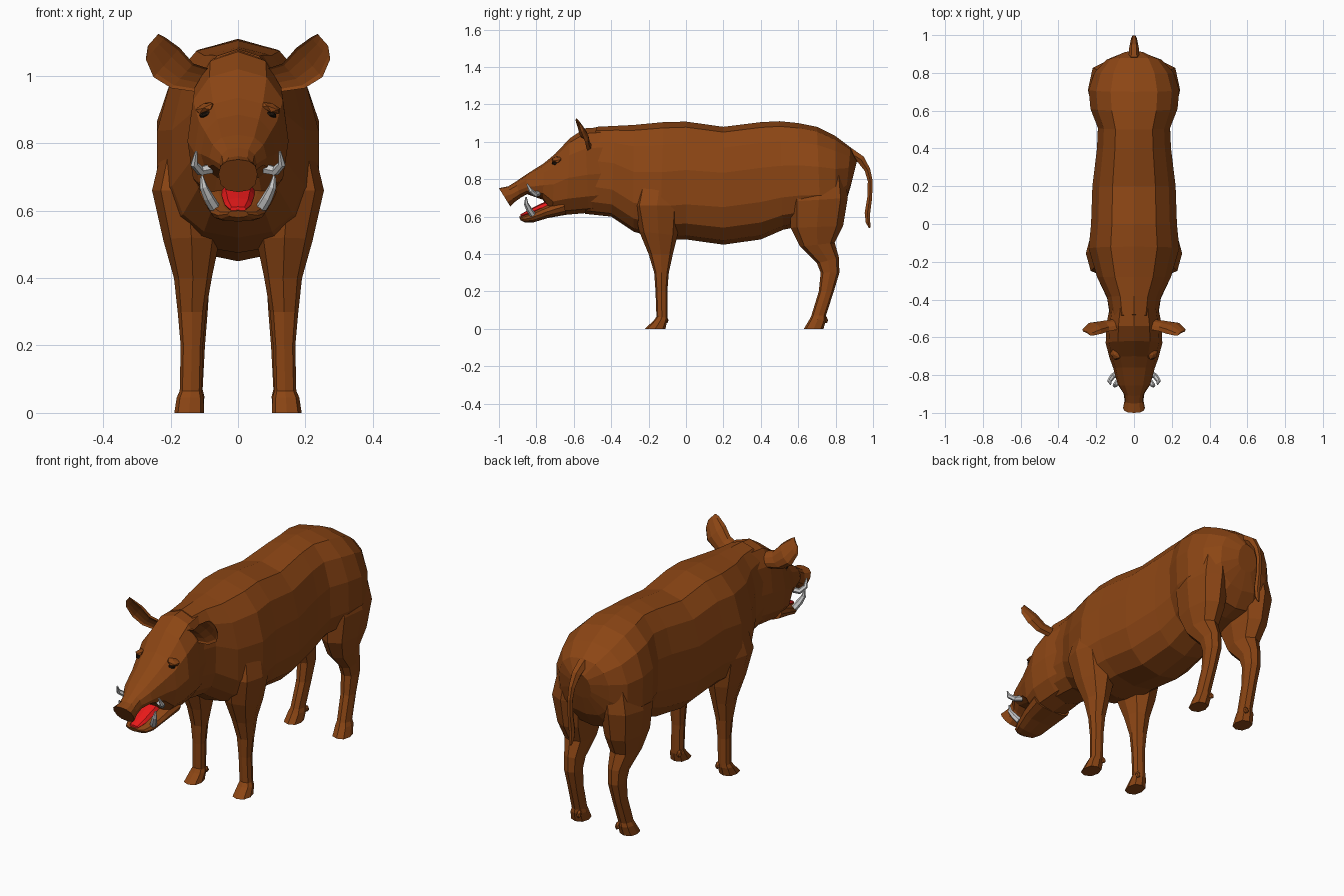
import bpy, bmesh
from math import sin, cos, pi
from mathutils import Vector


def material(name, color):
    m = bpy.data.materials.new(name)
    m.diffuse_color = (*color, 1)
    return m


HIDE = material("brown_hide", (0.26, 0.06, 0.007))
RED = material("red_tongue", (0.8, 0.01, 0.01))
DARK = material("dark_eye", (0.015, 0.008, 0.004))


def power(v, p):
    return (1 if v >= 0 else -1) * abs(v) ** p


def section(ty, tz, by, bz, w, cx=0.0, f=0.5, n=12, p=0.82):
    """Rounded ring between a top and a bottom point, widest at fraction f."""
    top, bot = Vector((cx, ty, tz)), Vector((cx, by, bz))
    mid = bot.lerp(top, f)
    pts = []
    for i in range(n):
        a = 2 * pi * i / n
        c, s = power(cos(a), p), power(sin(a), p)
        pts.append(mid + ((top - mid) * c if c > 0 else (mid - bot) * c) + Vector((w * s, 0, 0)))
    return pts


def loft(name, rings, mat=HIDE, mirror=False):
    """Skin a list of rings into a closed flat-shaded mesh."""
    bm = bmesh.new()
    rows = [[bm.verts.new(v) for v in r] for r in rings]
    for a, b in zip(rows, rows[1:]):
        for i in range(len(a)):
            j = (i + 1) % len(a)
            bm.faces.new((a[i], a[j], b[j], b[i]))
    bm.faces.new(rows[0])
    bm.faces.new(rows[-1])
    bmesh.ops.recalc_face_normals(bm, faces=bm.faces)
    me = bpy.data.meshes.new(name)
    bm.to_mesh(me)
    bm.free()
    me.materials.append(mat)
    ob = bpy.data.objects.new(name, me)
    bpy.context.collection.objects.link(ob)
    if mirror:
        ob.modifiers.new("mirror", 'MIRROR')
    return ob


def tube(name, pts, mat=None):
    """Tapered tube along (x, y, z, radius) points."""
    cu = bpy.data.curves.new(name, 'CURVE')
    cu.dimensions = '3D'
    cu.bevel_depth = 1.0
    cu.bevel_resolution = 1
    cu.use_fill_caps = True
    sp = cu.splines.new('POLY')
    sp.points.add(len(pts) - 1)
    for q, (x, y, z, r) in zip(sp.points, pts):
        q.co = (x, y, z, 1)
        q.radius = r
    sp.use_smooth = False
    if mat:
        cu.materials.append(mat)
    ob = bpy.data.objects.new(name, cu)
    bpy.context.collection.objects.link(ob)


def lump(name, loc, scale, rot, mat):
    """Mirrored pair of small faceted ellipsoids."""
    for side, sx in (("left", 1), ("right", -1)):
        bpy.ops.mesh.primitive_ico_sphere_add(
            subdivisions=1, radius=1, location=(sx * loc[0], loc[1], loc[2]),
            rotation=(rot[0], sx * rot[1], sx * rot[2]))
        ob = bpy.context.object
        ob.name = f"{name}_{side}"
        ob.scale = scale
        ob.data.materials.append(mat)


# Torso: top y, top z, bottom y, bottom z, half width, height fraction of widest
torso = [
    (-.48, 1.08, -.54, .615, .125, .45), (-.38, 1.085, -.40, .60, .145, .42),
    (-.28, 1.09, -.28, .52, .20, .38), (-.12, 1.105, -.14, .475, .245, .40),
    (0, 1.108, 0, .478, .232, .42), (.2, 1.08, .2, .45, .225, .45),
    (.4, 1.105, .4, .478, .20, .45), (.5, 1.11, .52, .53, .195, .42),
    (.6, 1.10, .62, .55, .235, .42), (.7, 1.08, .72, .56, .245, .42),
    (.8, 1.03, .80, .58, .215, .45), (.88, .97, .85, .66, .15, .5),
    (.915, .90, .88, .76, .06, .5)]
loft("torso", [section(*s[:5], f=s[5], n=14) for s in torso])

# Head with upper jaw and snout
head = [
    (-.42, 1.08, -.42, .63, .125, .45), (-.54, 1.072, -.52, .62, .145, .45),
    (-.62, 1.02, -.64, .61, .15, .48), (-.70, .935, -.715, .61, .13, .5),
    (-.76, .885, -.765, .69, .11, .4), (-.855, .825, -.85, .72, .085, .35),
    (-.91, .787, -.885, .70, .055, .45), (-.95, .762, -.92, .675, .05, .5),
    (-1.0, .752, -.94, .655, .058, .55)]
loft("head", [section(*s[:5], f=s[5]) for s in head])

# Lower jaw and tongue
jaw = [(-.66, .70, -.64, .61, .115), (-.76, .655, -.74, .592, .10),
       (-.83, .620, -.82, .568, .08), (-.875, .604, -.86, .568, .06),
       (-.892, .60, -.885, .58, .03)]
loft("lower_jaw", [section(*s) for s in jaw])
tongue = [(-.70, .70, -.70, .63, .055), (-.78, .668, -.78, .62, .048),
          (-.84, .638, -.84, .60, .04), (-.885, .612, -.885, .598, .025)]
loft("tongue", [section(*s, n=8) for s in tongue], RED)

# Legs: front y, z, back y, z, half width, centre x
front = [(-.24, .85, -.02, .85, .08, .13), (-.28, .66, -.03, .66, .105, .15),
         (-.25, .52, -.045, .50, .083, .138), (-.2, .40, -.07, .40, .056, .134),
         (-.17, .30, -.092, .30, .042, .137), (-.163, .2, -.10, .2, .033, .137),
         (-.158, .065, -.10, .06, .033, .14), (-.172, .045, -.10, .045, .04, .142),
         (-.22, 0, -.11, 0, .044, .145)]
loft("front_legs", [section(*s, n=8) for s in front], mirror=True)
hind = [(.56, .85, .85, .85, .09, .12), (.555, .68, .865, .70, .102, .142),
        (.56, .54, .84, .55, .082, .14), (.61, .44, .795, .46, .062, .135),
        (.70, .35, .818, .38, .044, .13), (.72, .30, .82, .30, .04, .13),
        (.71, .2, .79, .2, .034, .132), (.67, .07, .748, .07, .033, .138),
        (.66, .05, .75, .05, .04, .14), (.63, 0, .735, 0, .044, .145)]
loft("hind_legs", [section(*s, n=8) for s in hind], mirror=True)

# Dewclaws behind each foot
for name, y in (("front_dewclaw", -.108), ("hind_dewclaw", .745)):
    lump(name, (.115, y, .05), (.014, .014, .022), (.4, 0, 0), HIDE)

# Cupped ears: centre, half width, depth
across = Vector((.62, .34, -.70)).normalized()
back = Vector((-.25, .95, .2)).normalized()
ears = [((.10, -.54, .985), .045, .035), ((.165, -.55, 1.0), .052, .035),
        ((.212, -.56, 1.04), .062, .035), ((.245, -.575, 1.082), .046, .022),
        ((.252, -.58, 1.107), .025, .010)]
rings = []
for c, w, d in ears:
    angles = [2 * pi * i / 10 for i in range(10)]
    rings.append([Vector(c) + across * w * cos(a)
                  + back * d * (sin(a) if sin(a) > 0 else -.35 * sin(a)) for a in angles])
loft("ears", rings, mirror=True)

# Eyes and brows
lump("eye", (.098, -.703, .885), (.02, .016, .010), (0, .25, .6), DARK)
lump("brow", (.098, -.69, .905), (.035, .028, .014), (.4, .25, .6), HIDE)

# Tusks
for side, sx in (("left", 1), ("right", -1)):
    tube(f"upper_tusk_{side}", [(sx * .08, -.79, .725, .016), (sx * .112, -.805, .718, .015),
                                (sx * .130, -.83, .738, .012), (sx * .124, -.85, .775, .004)])
    tube(f"lower_tusk_{side}", [(sx * .07, -.82, .61, .017), (sx * .088, -.84, .64, .016),
                                (sx * .102, -.855, .67, .012), (sx * .108, -.855, .705, .004)])

# Tail
tube("tail", [(0, .87, .945, .03), (0, .935, .905, .025), (0, .97, .85, .018),
              (0, .985, .79, .015), (0, .982, .70, .015), (0, .970, .62, .017),
              (0, .973, .57, .014), (0, .982, .54, .005)], HIDE)
